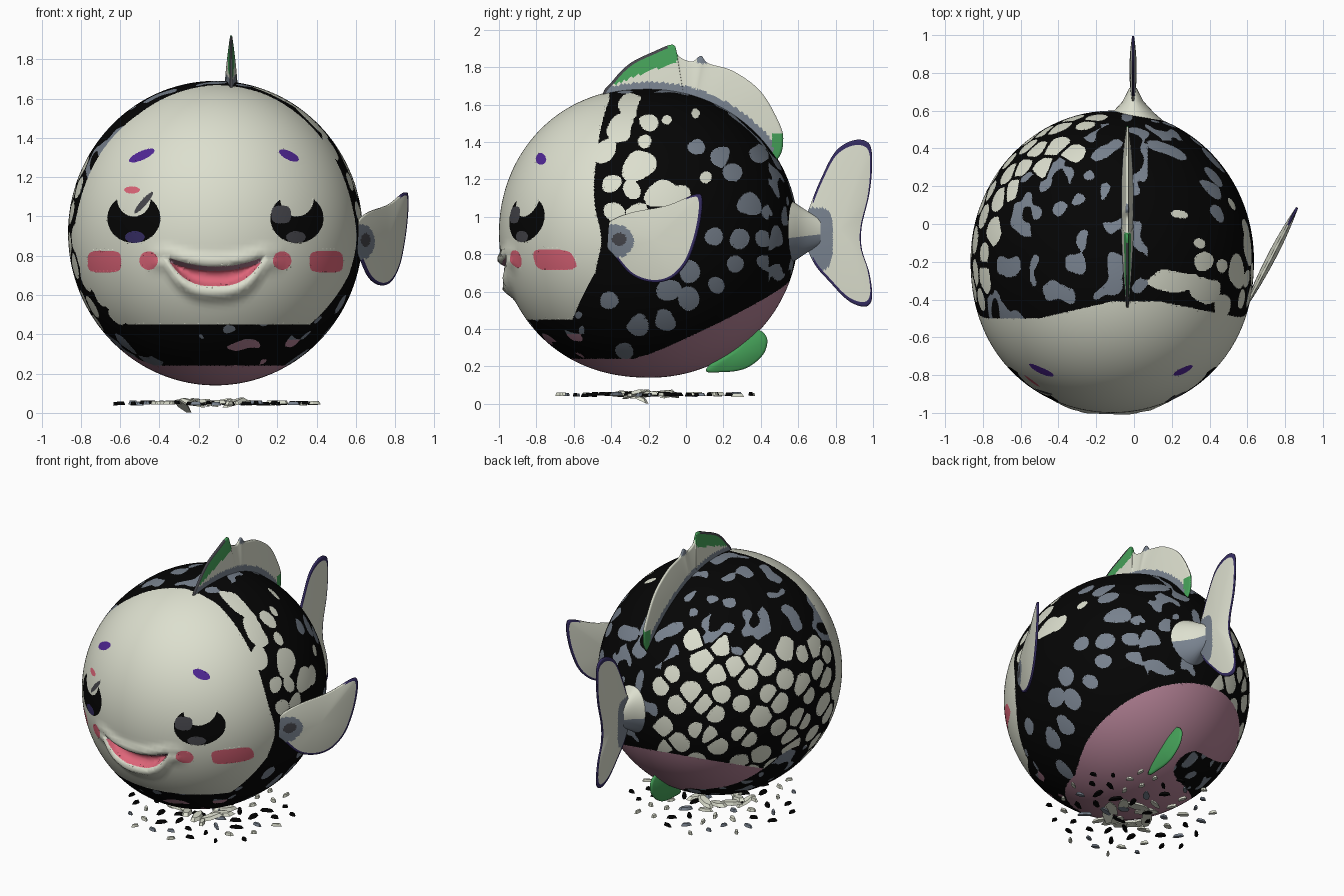
import bpy, bmesh, math, random
from mathutils import Vector, Matrix, noise, kdtree

random.seed(4)
if "Cube" in bpy.data.objects:
    bpy.data.objects.remove(bpy.data.objects["Cube"])

# Flat colours
COLOURS = {"black": (.0015, .0015, .0015), "cream": (.72, .74, .62), "blue_grey": (.19, .225, .275),
           "mauve": (.45, .22, .3), "pink": (.73, .13, .19), "green": (.06, .36, .1),
           "purple": (.08, .02, .3), "indigo": (.035, .025, .12), "dark_grey": (.06, .06, .07)}
BLACK, CREAM, GREY, MAUVE, PINK, GREEN, PURPLE, INDIGO, DARK = range(9)
MATS = []
for mat_name, rgb in COLOURS.items():
    m = bpy.data.materials.new(mat_name)
    m.use_nodes = True
    m.diffuse_color = (*rgb, 1)
    m.node_tree.nodes["Principled BSDF"].inputs["Base Color"].default_value = (*rgb, 1)
    MATS.append(m)

def finish(name, bm, smooth=True):
    bmesh.ops.recalc_face_normals(bm, faces=bm.faces[:])
    for f in bm.faces:
        f.smooth = smooth
    me = bpy.data.meshes.new(name)
    bm.to_mesh(me)
    bm.free()
    for m in MATS:
        me.materials.append(m)
    bpy.context.collection.objects.link(bpy.data.objects.new(name, me))

# Body: a round ball whose markings are face colours
MID, CY, CZ = -.115, -.19, .915

def ball(n):
    y = -.81 * abs(n.y) ** .9 if n.y < 0 else .79 * n.y
    return Vector((MID + .75 * n.x, CY + y, CZ + .775 * n.z))

def lips(dx):
    q = (dx / .25) ** 2
    return .745 + .05 * q, .645 + .15 * q ** 1.4

def inside(x, z, cx, cz, rx, rz, power=2):
    return abs((x - cx) / rx) ** power + abs((z - cz) / rz) ** power < 1

# Pale cells of the right rear flank: evenly scattered centres, each with its own size
count = 340
cells, sizes = kdtree.KDTree(count), [random.uniform(.07, .105) for _ in range(count)]
for i in range(count):
    h, a = 1 - 2 * (i + .5) / count, i * math.pi * (3 - math.sqrt(5))
    r = math.sqrt(1 - h * h)
    jitter = Vector([random.uniform(-.055, .055) for _ in range(3)])
    cells.insert((Vector((r * math.cos(a), r * math.sin(a), h)) + jitter).normalized(), i)
cells.balance()

# Left flank spots: y, z, radius
PALE = [(-.3, 1.6, .06), (-.35, 1.48, .065), (-.43, 1.34, .06), (-.25, 1.28, .09), (-.14, 1.13, .08),
        (-.29, 1.14, .05), (-.4, 1.18, .05), (-.26, 1.01, .06), (-.38, 1.02, .05), (-.2, 1.5, .045),
        (-.22, 1.4, .045), (-.03, 1.11, .05), (-.1, 1.52, .03), (.05, 1.55, .03), (.11, 1.21, .03)]
DULL = [(.19, 1.33, .055), (.38, 1.33, .05), (.26, 1.25, .05), (.32, 1.06, .065), (.47, 1.02, .05),
        (.15, .89, .05), (.29, .88, .05), (.42, .88, .05), (.02, .71, .05), (.26, .75, .045),
        (.42, .76, .045), (-.1, .61, .06), (-.25, .43, .06), (-.12, .44, .06), (.02, .56, .055),
        (-.41, .56, .045), (-.33, .29, .045), (.16, .64, .04), (.06, 1.38, .045)]

def face_colour(p):
    left, dx, z = p.x > MID, abs(p.x - MID), p.z
    top, bottom = lips(dx)
    if dx < .23 and bottom < z < top:
        return MAUVE if z > top - .022 else PINK
    if left and inside(dx, z, .335, 1.01, .05, .045, 3):
        return DARK
    if inside(dx, z, .415, .99, .135, .125) and not inside(dx, z, .415, 1.09, .085, .09):
        return (DARK if left else INDIGO) if inside(dx, z, .41, .895, .05, .03) else BLACK
    if not left and inside(dx + .8 * (z - 1.07), z, .365, 1.07, .02, .055):
        return DARK
    if inside(dx, z, .565, .77, .085, .055, 4) or inside(dx, z, .34, .775, .047, .047):
        return PINK
    if inside(dx, z + .4 * (dx - .375), .375, 1.31, .05 if left else .065, .024):
        return PURPLE
    return PINK if not left and inside(dx, z, .425, 1.135, .04, .018) else CREAM

SWIRL, SWIRL_END = Vector((-.2, .52, -.82)), Vector((-.8, .15, -.58))

def body_colour(n):
    p = ball(n)
    dx = p.x - MID
    edge = -.41 - min(.09, .23 * max(0, -dx)) - .2 * max(0, dx - .25)
    edge += .05 * math.exp(-((p.z - .88) / .15) ** 2) - .6 * max(0, .7 - p.z)
    if p.y < edge and p.z > .45:
        return face_colour(p)
    # belly patch rising toward the tail, with a dark swirl open to the right
    arm = SWIRL_END - SWIRL
    t = max(0, min(1, (n - SWIRL).dot(arm) / arm.length_squared))
    swirl = (n - SWIRL - arm * t).length < .14 + .1 * t
    if n.z < max(-.87, -.78 + .48 * n.y - .1 * n.x) and n.x > -.8 and not swirl:
        return MAUVE
    near, far = cells.find_n(n, 2)
    if near[0].x < -.04 and -.6 < near[0].z < .48 + .25 * near[0].y and not swirl:
        return CREAM if near[2] < sizes[near[1]] and far[2] - near[2] > .028 else BLACK
    blotch = noise.noise(n * 8 + Vector((3.3, 1.7, 5.1)))
    if n.y < -.4 and n.z < 0:
        return (MAUVE if n.z < -.7 else GREY) if blotch > .36 else BLACK
    if n.x > .25 and n.y < .8:
        wobble = 1 + .5 * noise.noise(n * 7)
        for spots, colour in ((PALE, CREAM), (DULL, GREY)):
            if any(math.hypot(p.y - y, p.z - z) < r * wobble for y, z, r in spots):
                return colour
        return BLACK
    return GREY if blotch > .19 else BLACK

bm = bmesh.new()
bmesh.ops.create_icosphere(bm, subdivisions=6, radius=1)
for step in range(3):
    for v in bm.verts:
        v.co.normalize()
    tint = {v: body_colour(v.co) for v in bm.verts}
    mixed = {e for f in bm.faces if len({tint[v] for v in f.verts}) > 1
             and (step < 2 or f.verts[0].co.y < -.5) for e in f.edges}
    bmesh.ops.subdivide_edges(bm, edges=list(mixed), cuts=1, use_grid_fill=True)
bmesh.ops.triangulate(bm, faces=[f for f in bm.faces if len(f.verts) > 3])
for v in bm.verts:
    v.co.normalize()
for f in bm.faces:
    f.material_index = body_colour(f.calc_center_median().normalized())
for v in bm.verts:
    front = v.co.y < -.4
    v.co = ball(v.co)
    dx, z = abs(v.co.x - MID), v.co.z
    if front and dx < .36:
        # sunken mouth with raised lips
        top, bottom = lips(min(dx, .25))
        fade = 1 - max(0, dx - .18) / .18
        hollow = max(0, min(1, min(top - z, z - bottom) / .03)) if dx < .25 else 0
        v.co.y += .05 * hollow - .04 * fade * math.exp(-((z - bottom + .035) / .035) ** 2)
        v.co.y -= .025 * fade * math.exp(-((z - top - .025) / .025) ** 2)
finish("body", bm)

# Fins: a smooth outline filled with rings that thicken toward the middle
def smooth_loop(pts, steps=9):
    out, n = [], len(pts)
    for i in range(n):
        a, b, c, d = (Vector(pts[(i + k) % n]) for k in (-1, 0, 1, 2))
        for t in (s / steps for s in range(steps)):
            out.append(.5 * (2 * b + (c - a) * t + (2 * a - 5 * b + 4 * c - d) * t * t
                             + (3 * b - a - 3 * c + d) * t ** 3))
    return out

def fin(name, pts, centre, place, thick, rule, rings=34):
    bm, loop, c = bmesh.new(), smooth_loop(pts), Vector(centre)
    n, rims = len(loop), []
    for side in (1, -1):
        grid = [[bm.verts.new(place(*(c + (p - c) * s), side * (.005 + thick * (1 - s * s))))
                 for p in loop] for s in (1 - k / rings for k in range(rings))]
        rims.append(grid[0])
        for k in range(rings - 1):
            for i in range(n):
                f = bm.faces.new((grid[k][i - 1], grid[k][i], grid[k + 1][i], grid[k + 1][i - 1]))
                mid = c + ((loop[i - 1] + loop[i]) / 2 - c) * (1 - (k + .5) / rings)
                f.material_index = rule(mid.x, mid.y, k)
        bm.faces.new(grid[-1]).material_index = rule(c.x, c.y, rings)
    for i in range(n):
        f = bm.faces.new((rims[0][i - 1], rims[0][i], rims[1][i], rims[1][i - 1]))
        f.material_index = rule(*loop[i], 0)
    finish(name, bm)

def tail_rule(y, z, k):
    if k < 2 and y > .68:
        return INDIGO
    return GREY if inside(y, z, .67, .88, .115, .17, 4) else CREAM

def dorsal_rule(y, z, k):
    if k < 1 and y < -.1:
        return DARK
    if (-.38 < y < -.045 and z > 1.83 + .36 * (y + .05)) or (y > .465 and z < 1.45):
        return GREEN
    strip = ((y - CY) / .79) ** 2 + ((z - CZ) / .775) ** 2 < 1.08
    return GREY if strip or (.06 < y < .11 and z > 1.82) else CREAM

def side_rule(y, z, k):
    if inside(y, z, -.35, .88, .04, .035):
        return DARK
    if inside(y, z, -.38, .87, .11, .09):
        return GREY
    return INDIGO if k < 2 and (z < .85 or y > 0) else CREAM

fin("tail_fin", [(.62, .93), (.66, 1.05), (.72, 1.2), (.8, 1.35), (.9, 1.41), (.98, 1.39),
                 (.995, 1.28), (.98, 1.12), (.94, .95), (.94, .83), (.98, .7), (.995, .57),
                 (.96, .52), (.87, .55), (.77, .65), (.68, .76)],
    (.82, .93), lambda y, z, o: (o - .005, y, z), .014, tail_rule)
fin("dorsal_fin", [(-.44, 1.64), (-.39, 1.73), (-.3, 1.82), (-.18, 1.88), (-.07, 1.92), (-.04, 1.86),
                   (.03, 1.83), (.08, 1.86), (.12, 1.82), (.25, 1.78), (.39, 1.68), (.48, 1.54),
                   (.52, 1.42), (.48, 1.3), (.3, 1.25), (0, 1.3), (-.3, 1.5)],
    (.02, 1.45), lambda y, z, o: (-.035 + o, y, z), .036, dorsal_rule)
fin("left_fin", [(-.44, .87), (-.42, .96), (-.3, 1.02), (-.1, 1.06), (.05, 1.12), (.085, 1.1), (.08, 1),
                 (.05, .87), (0, .75), (-.08, .67), (-.18, .65), (-.29, .69), (-.38, .79)],
    (-.16, .87), lambda y, z, o: (.6 + .52 * (y + .42) + o, y - o * .5, z), .016, side_rule)
fin("belly_fin", [(.11, .19), (.2, .17), (.32, .19), (.41, .26), (.435, .34), (.4, .39), (.34, .38)],
    (.28, .28), lambda y, z, o: (-.03 + o, y, z), .025, lambda y, z, k: GREEN, 10)

# Tail root: tapered oval sections
bm = bmesh.new()
turn = [i * math.tau / 32 for i in range(32)]
rows = [[bm.verts.new((rx * math.cos(a) - .005, y, .92 + rz * math.sin(a))) for a in turn]
        for y, rx, rz in [(.4, .27, .25), (.52, .19, .19), (.59, .11, .15), (.65, .055, .11), (.72, .02, .07)]]
for r0, r1 in zip(rows, rows[1:]):
    for i in range(32):
        f = bm.faces.new((r0[i - 1], r0[i], r1[i], r1[i - 1]))
        f.material_index = CREAM if f.calc_center_median().z > .9 else GREY
finish("tail_root", bm)

# Loose shards scattered flat under the body
bm = bmesh.new()

def shard(x, y, z, length, width, height, colour, tilt=0):
    spin = Matrix.Rotation(random.uniform(0, math.pi), 4, "Z") @ Matrix.Rotation(tilt, 4, "Y")
    place = Matrix.Translation((x, y, z)) @ spin @ Matrix.Diagonal((length, width, height, 1))
    made = bmesh.ops.create_cone(bm, cap_ends=True, segments=random.choice((5, 6, 7)),
                                 radius1=1, radius2=.7, depth=1, matrix=place)
    for f in {f for v in made["verts"] for f in v.link_faces}:
        f.material_index = colour

for i in range(64):
    a, r = i * 2.4, math.sqrt((i + 1) / 64)
    big = 1.5 - .8 * r
    shard(MID + .54 * r * math.cos(a), -.16 + .55 * r * math.sin(a), random.uniform(.045, .055),
          random.uniform(.025, .05) * big, random.uniform(.012, .02) * big, .018,
          random.choice((CREAM, BLACK, GREY, CREAM, BLACK)))
for i in range(9):
    a = i * math.tau / 9
    shard(MID + .13 * math.cos(a), -.2 + .12 * math.sin(a), .055, .09, .035, .02, CREAM,
          random.uniform(-.25, .25))
shard(-.28, -.26, .04, .08, .03, .016, CREAM, .45)
finish("scattered_shards", bm, smooth=False)
